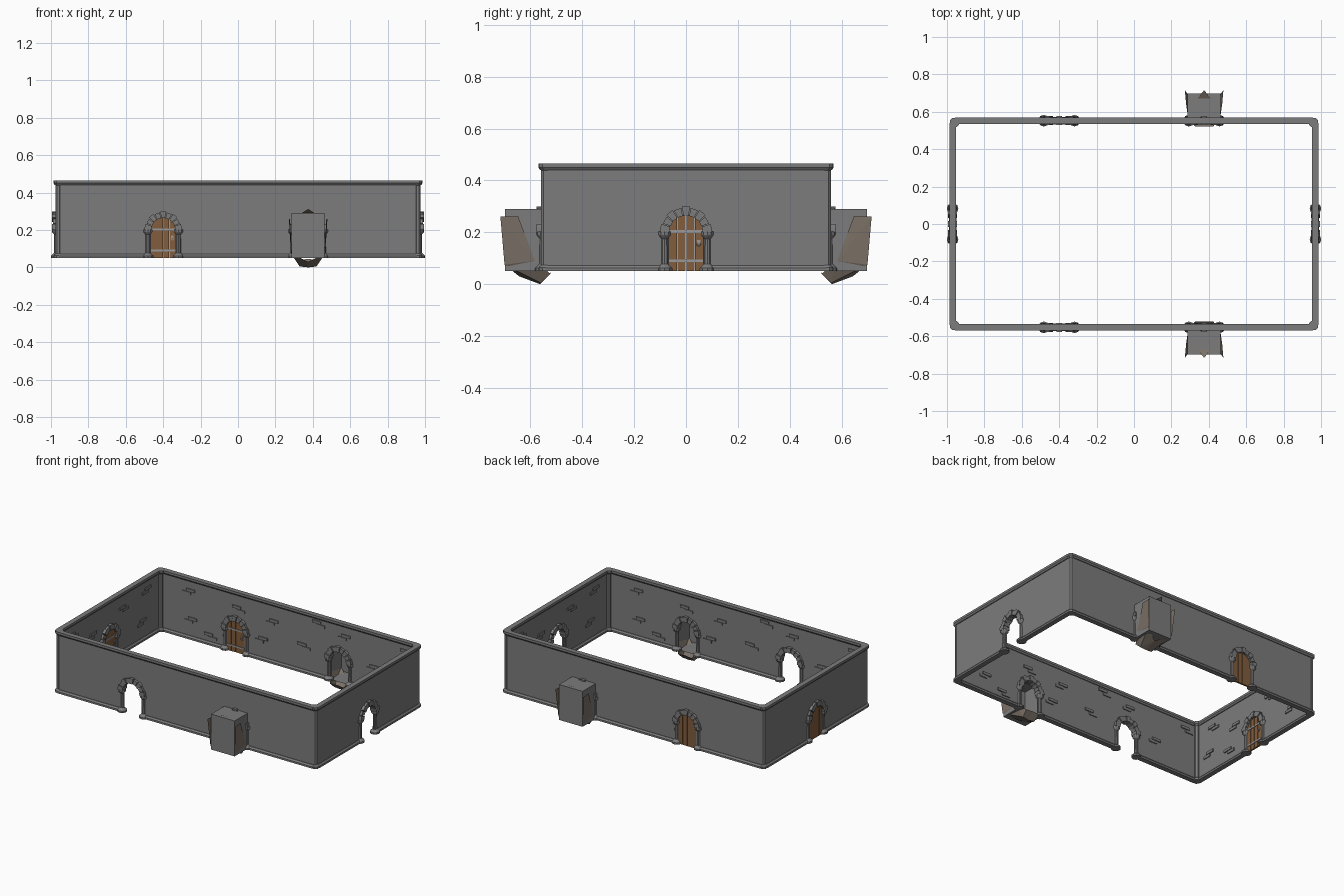
import bpy, bmesh
from math import sin, cos, pi, sqrt
from mathutils import Matrix, Vector

if "Cube" in bpy.data.objects:
    bpy.data.objects.remove(bpy.data.objects["Cube"])

X, Y = 0.97, 0.5525          # wall centre planes
Z0, Z1 = 0.05, 0.465         # wall bottom and top
R, SPRING = 0.066, 0.20      # doorway radius and arch spring height


def material(name, rgb):
    m = bpy.data.materials.new(name)
    m.diffuse_color = (*rgb, 1)
    m.use_nodes = True
    m.node_tree.nodes["Principled BSDF"].inputs["Base Color"].default_value = m.diffuse_color
    return m


STONE = material("stone", (0.20, 0.20, 0.20))
WOOD = material("wood", (0.22, 0.11, 0.045))
IRON = material("iron", (0.32, 0.32, 0.34))
EARTH = material("earth", (0.20, 0.165, 0.135))


def prism(bm, pts, a, b, along="y"):
    """Extrude a 2D outline; along y the outline is (x,z), along x it is (y,z)."""
    def at(p, t):
        return (p[0], t, p[1]) if along == "y" else (t, p[0], p[1])
    lo = [bm.verts.new(at(p, a)) for p in pts]
    hi = [bm.verts.new(at(p, b)) for p in pts]
    bm.faces.new(lo)
    bm.faces.new(hi[::-1])
    n = len(pts)
    for i in range(n):
        j = (i + 1) % n
        bm.faces.new((lo[j], lo[i], hi[i], hi[j]))


def rect(x0, x1, z0, z1):
    return [(x0, z0), (x1, z0), (x1, z1), (x0, z1)]


def lathe(bm, profile, cx, cy, n):
    rings = []
    for r, z in profile:
        rings.append([bm.verts.new((cx + r * cos(2 * pi * (i + .5) / n),
                                    cy + r * sin(2 * pi * (i + .5) / n), z)) for i in range(n)])
    for p, q in zip(rings, rings[1:]):
        for i in range(n):
            j = (i + 1) % n
            bm.faces.new((p[i], p[j], q[j], q[i]))
    bm.faces.new(rings[0][::-1])
    bm.faces.new(rings[-1])


def finish(bm, name, mat, matrix=Matrix()):
    bmesh.ops.recalc_face_normals(bm, faces=bm.faces)
    me = bpy.data.meshes.new(name)
    bm.to_mesh(me)
    bm.free()
    me.materials.append(mat)
    ob = bpy.data.objects.new(name, me)
    ob.matrix_world = matrix
    bpy.context.collection.objects.link(ob)
    return ob


def arc(cx, r, a0, a1, n):
    return [(cx + r * cos(a0 + (a1 - a0) * i / n), SPRING + r * sin(a0 + (a1 - a0) * i / n))
            for i in range(n + 1)]


def wall_panel(name, half, doors, M):
    # panel outline runs around each doorway
    pts = [(-half, Z0)]
    for u in sorted(doors):
        pts += [(u - R, Z0)] + arc(u, R, pi, 0, 12) + [(u + R, Z0)]
    pts += [(half, Z0), (half, Z1 - .01), (-half, Z1 - .01)]
    bm = bmesh.new()
    prism(bm, pts, -.005, .005)
    finish(bm, name + "_wall", STONE, M)
    # top coping
    bm = bmesh.new()
    prism(bm, [(-.010, .440), (.010, .440), (.017, .450), (.017, Z1), (-.017, Z1), (-.017, .450)],
          -half + .008, half - .008, "x")
    finish(bm, name + "_coping", STONE, M)
    # skirting between doorways
    bm = bmesh.new()
    stops = [-half + .008] + [s for u in sorted(doors) for s in (u - .08, u + .08)] + [half - .008]
    for a, b in zip(stops[::2], stops[1::2]):
        prism(bm, [(-.017, Z0), (.017, Z0), (.017, .062), (.009, .072), (-.009, .072), (-.017, .062)], a, b, "x")
    finish(bm, name + "_skirting", STONE, M)


def bricks(name, spots, M):
    bm = bmesh.new()
    for i, (u, z) in enumerate(spots):
        s = 1 if i % 2 else -1
        prism(bm, rect(u - .035, u + .030, z, z + .018), -.012, 0)
        prism(bm, rect(u + s * .03 - .03, u + s * .03 + .03, z - .021, z - .003), -.011, 0)
    finish(bm, name + "_raised_bricks", STONE, M)


def arch(name, u, M):
    # side columns
    bm = bmesh.new()
    prof = [(.031, Z0), (.031, .062), (.022, .070), (.014, .078), (.013, .175),
            (.020, .183), (.025, .190), (.025, .203)]
    for s in (-1, 1):
        lathe(bm, prof, u + s * .082, 0, 10)
    finish(bm, name + "_columns", STONE, M)
    # arch stones
    bm = bmesh.new()
    n = 9
    for i in range(n):
        a0, a1 = pi * i / n + .02, pi * (i + 1) / n - .02
        d, r = (.024, .100) if i % 2 == 0 else (.020, .095)
        prism(bm, arc(u, .064, a0, a1, 2) + arc(u, r, a1, a0, 2), -d, d)
    finish(bm, name + "_stones", STONE, M)


def door(name, u, M):
    # four planks with tops following the arch
    bm = bmesh.new()
    w = 2 * R / 4
    for i in range(4):
        a, b = -R + i * w + .001, -R + (i + 1) * w - .001
        top = [b + (a - b) * k / 4 for k in range(5)]
        prism(bm, [(u + a, Z0), (u + b, Z0)] +
              [(u + t, SPRING + sqrt(max(R * R - t * t, 0))) for t in top], -.006, .006)
    finish(bm, name + "_planks", WOOD, M)
    # bands, handle plate and ring
    bm = bmesh.new()
    for z in (.090, .203):
        prism(bm, rect(u - R, u + R, z - .005, z + .005), -.010, -.005)
    prism(bm, rect(u + .043, u + .055, .157, .171), -.010, -.005)
    k = 8
    ring = [[(u + .049 + r * cos(2 * pi * i / k), .154 + r * sin(2 * pi * i / k))
             for i in range(k)] for r in (.006, .010)]
    for i in range(k):
        j = (i + 1) % k
        prism(bm, [ring[0][i], ring[1][i], ring[1][j], ring[0][j]], -.013, -.010)
    finish(bm, name + "_ironwork", IRON, M)


def alcove(name, u, M):
    # box behind the opening, open towards the room
    bm = bmesh.new()
    bmesh.ops.create_cube(bm, size=1, matrix=Matrix.Translation((u, .075, .17)) @
                          Matrix.Diagonal((.176, .14, .24, 1)))
    bm.faces.ensure_lookup_table()
    front = min(bm.faces, key=lambda f: f.calc_center_median().y)
    bmesh.ops.delete(bm, geom=[front], context="FACES_ONLY")
    finish(bm, name + "_box", STONE, M)
    # jagged earth lining: two side flaps and a sunken floor
    half = [(.103, .163, .26), (.097, .094, .26), (.088, .03, .09), (.05, -.03, .04),
            (.045, .007, .005), (.092, .147, .075)]
    mid = [(0, -.03, .045), (0, .01, 0), (0, .09, .03)]
    bm = bmesh.new()
    for s in (-1, 1):
        a, b, c, d, e, f, g, h, i = [bm.verts.new((u + s * p[0], p[1], p[2])) for p in half + mid]
        for face in ((a, b, c), (a, c, f), (c, d, e), (c, e, f), (d, g, h, e), (e, h, i), (e, i, f)):
            bm.faces.new(face)
    bmesh.ops.remove_doubles(bm, verts=bm.verts, dist=1e-4)
    # roof splinter
    bm.faces.new([bm.verts.new((u + p[0], p[1], p[2]))
                  for p in ((-.05, .10, .28), (.05, .10, .28), (0, .163, .312))])
    finish(bm, name + "_earth_lining", EARTH, M)


# wall frames: local x runs along the wall, local y points outward
LONG = [(-.735, .37), (-.39, .35), (-.11, .33), (.21, .41), (.43, .37), (.87, .39),
        (-.72, .18), (-.60, .11), (-.19, .19), (.10, .23), (.64, .22)]
SHORT = [(.41, .38), (.14, .35), (-.17, .29), (-.40, .37), (.36, .18), (-.25, .14), (-.42, .20)]
WALLS = [("back", 0, Y, X, [(-.4, door), (.375, alcove)], LONG),
         ("front", pi, Y, X, [(.4, None), (-.375, alcove)],
          LONG),
         ("left", pi / 2, X, Y, [(0, door)], SHORT),
         ("right", -pi / 2, X, Y, [(0, None)], SHORT)]

for name, angle, dist, half, openings, spots in WALLS:
    M = Matrix.Rotation(angle, 4, "Z") @ Matrix.Translation((0, dist, 0))
    wall_panel(name, half - .004, [o[0] for o in openings], M)
    bricks(name, spots, M)
    for k, (u, fill) in enumerate(openings):
        label = f"{name}_doorway_{k + 1}"
        arch(label + "_arch", u, M)
        if fill:
            fill(label + ("_door" if fill is door else "_alcove"), u, M)

# corner pillars
bm = bmesh.new()
for sx in (-1, 1):
    for sy in (-1, 1):
        lathe(bm, [(.027, Z0), (.027, .064), (.017, .074), (.017, .438), (.027, .450), (.027, Z1)],
              sx * (X - .010), sy * (Y - .010), 8)
finish(bm, "corner_pillars", STONE)
